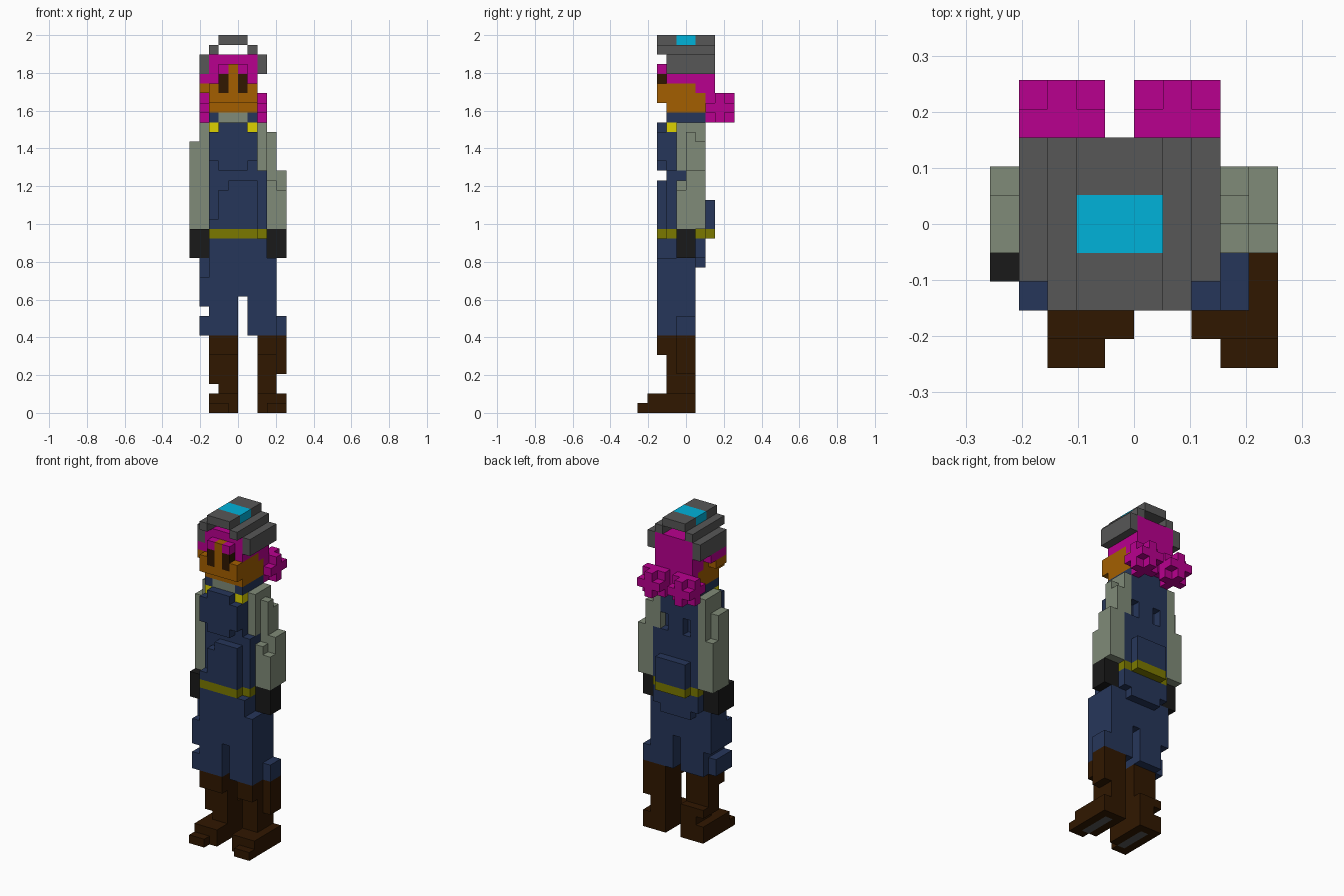
import bpy
import bmesh
from mathutils import Vector

if "Cube" in bpy.data.objects:
    bpy.data.objects.remove(bpy.data.objects["Cube"], do_unlink=True)

UNIT = 2 / 39          # edge of one block; the figure is 39 blocks tall
cells = {}             # block position -> (part, colour)

COLOURS = {
    "magenta": "b9008f", "steel": "575757", "cyan": "00b2da", "skin": "a45f00",
    "brown": "301700", "sage": "808b78", "navy": "26365a", "yellow": "ddd200",
    "black": "191919", "olive": "7b7900",
}


def linear(pair):
    c = int(pair, 16) / 255
    return c / 12.92 if c < 0.04 else ((c + 0.055) / 1.055) ** 2.4


def make_material(name, code):
    mat = bpy.data.materials.new(name)
    mat.use_nodes = True
    rgba = [linear(code[i:i + 2]) for i in (0, 2, 4)] + [1]
    mat.diffuse_color = rgba
    bsdf = next(n for n in mat.node_tree.nodes if n.type == "BSDF_PRINCIPLED")
    bsdf.inputs["Base Color"].default_value = rgba
    bsdf.inputs["Roughness"].default_value = 0.9
    return mat


def span(xs, ys, zs):
    return [(x, y, z) for x in range(*xs) for y in range(*ys) for z in range(*zs)]


def box(part, colour, xs, ys, zs):
    for cell in span(xs, ys, zs):
        cells[cell] = (part, colour)


def carve(xs, ys, zs):
    for cell in span(xs, ys, zs):
        cells.pop(cell, None)


# Boots with steel sole strips
box("right_boot", "brown", (-3, 0), (-2, 0), (0, 8))
box("right_boot", "brown", (-3, 0), (-3, -2), (6, 8))
box("right_boot", "brown", (-3, 0), (0, 1), (0, 4))
carve((-3, -2), (-2, 1), (2, 3))
box("right_boot", "brown", (-3, 0), (-4, 1), (0, 2))
box("right_boot", "brown", (-3, -1), (-5, -4), (0, 1))
box("right_boot", "steel", (-2, -1), (-4, 0), (0, 1))
box("left_boot", "brown", (2, 4), (-2, 1), (0, 8))
box("left_boot", "brown", (2, 4), (-3, -2), (6, 8))
box("left_boot", "brown", (4, 5), (-1, 1), (4, 8))
box("left_boot", "brown", (2, 5), (-4, 1), (0, 2))
box("left_boot", "brown", (3, 5), (-5, -4), (0, 1))
box("left_boot", "steel", (3, 4), (-4, 0), (0, 1))

# Trousers
box("trousers", "navy", (-3, 0), (-3, 1), (8, 18))
box("trousers", "navy", (1, 4), (-3, 1), (8, 16))
box("trousers", "navy", (0, 3), (-3, 1), (12, 18))
box("trousers", "navy", (-4, -3), (-3, 1), (11, 14))
box("trousers", "navy", (-4, -3), (-2, 1), (14, 16))
box("trousers", "navy", (-4, -3), (-3, 0), (8, 10))
box("trousers", "navy", (4, 5), (-1, 1), (8, 10))
box("trousers", "navy", (-3, 3), (1, 2), (16, 18))
box("trousers", "navy", (-2, 2), (1, 2), (15, 16))

# Torso, bib, pouches and belt
box("torso", "navy", (-3, 2), (-2, 2), (19, 30))
box("torso", "navy", (2, 3), (-2, 2), (19, 25))
for x in (-2, 1):
    carve((x, x + 1), (1, 2), (25, 27))
box("bib", "navy", (-2, 1), (-3, -2), (25, 30))
box("bib", "navy", (-3, 2), (-3, -2), (26, 29))
box("front_pouch", "navy", (-1, 2), (-3, -2), (19, 24))
box("front_pouch", "navy", (-2, -1), (-3, -2), (19, 23))
box("front_pouch", "navy", (-3, -2), (-3, -2), (19, 20))
box("back_pouch", "navy", (-2, 2), (2, 3), (19, 22))
box("belt", "olive", (-3, 2), (-3, 2), (18, 19))
box("belt", "olive", (2, 3), (-2, 2), (18, 19))
box("belt", "olive", (-2, 2), (2, 3), (18, 19))

# Strap buckles and collar
for x in (-3, 1):
    box("buckles", "yellow", (x, x + 1), (-2, -1), (29, 30))
box("collar", "navy", (-3, 2), (-2, 2), (30, 31))
box("collar", "sage", (-2, 1), (-2, 1), (30, 31))

# Arms and gloves
box("right_arm", "sage", (-5, -3), (-1, 2), (19, 28))
box("right_arm", "sage", (-4, -3), (-1, 2), (28, 30))
carve((-5, -4), (1, 2), (25, 28))
box("right_glove", "black", (-5, -3), (-2, 1), (16, 19))
box("left_arm", "sage", (2, 3), (-1, 2), (25, 30))
box("left_arm", "sage", (3, 4), (0, 2), (19, 28))
box("left_arm", "sage", (3, 4), (0, 1), (28, 29))
box("left_arm", "sage", (3, 4), (-1, 0), (19, 24))
box("left_arm", "sage", (4, 5), (0, 2), (19, 25))
box("left_arm", "sage", (4, 5), (-1, 0), (19, 23))
box("left_glove", "black", (3, 5), (-1, 1), (16, 19))

# Head, face and hair
box("head", "skin", (-3, 2), (-2, 2), (31, 34))
box("head", "skin", (-3, 2), (-3, -2), (32, 34))
box("head", "skin", (-4, -3), (-2, 0), (33, 34))
box("hair", "magenta", (-3, 2), (-2, 3), (34, 37))
box("hair", "magenta", (-3, 2), (2, 3), (31, 34))
box("hair", "magenta", (-3, 2), (1, 2), (33, 34))
box("hair", "magenta", (-4, -3), (-2, 1), (34, 35))
box("hair", "magenta", (-2, 1), (-3, -2), (35, 36))
box("head", "skin", (-1, 0), (-3, -2), (33, 36))
for x in (-2, 0):
    box("eyes", "brown", (x, x + 1), (-3, -2), (33, 35))

# Hair buns: cubes with their corners knocked off
for x in (-4, 0):
    box("hair_buns", "magenta", (x, x + 3), (2, 5), (30, 33))
    for cx in (x, x + 2):
        for cy in (2, 4):
            for cz in (30, 32):
                carve((cx, cx + 1), (cy, cy + 1), (cz, cz + 1))

# Stepped open helmet with a cyan top stripe
box("helmet", "steel", (-2, 1), (-3, 3), (38, 39))
box("helmet", "cyan", (-2, 1), (-1, 1), (38, 39))
for inner, outer in ((-3, -4), (1, 2)):
    box("helmet", "steel", (inner, inner + 1), (-3, 3), (37, 38))
    box("helmet", "steel", (outer, outer + 1), (-2, 3), (35, 37))

# Turn the blocks into one clean shell per part
AXES = [Vector(v) for v in ((1, 0, 0), (0, 1, 0), (0, 0, 1))]
materials = {name: make_material(name, code) for name, code in COLOURS.items()}


def build(part):
    bm = bmesh.new()
    used = sorted({colour for p, colour in cells.values() if p == part})
    for cell, (owner, colour) in cells.items():
        if owner != part:
            continue
        centre = Vector(cell) + Vector((0.5, 0.5, 0.5))
        for i, axis in enumerate(AXES):
            u, v = AXES[(i + 1) % 3] / 2, AXES[(i + 2) % 3] / 2
            for sign in (1, -1):
                if tuple(int(c) for c in Vector(cell) + axis * sign) in cells:
                    continue
                mid = centre + axis * sign / 2
                corners = [mid - u - v, mid + u - v, mid + u + v, mid - u + v]
                face = bm.faces.new([bm.verts.new(c * UNIT) for c in corners[::sign]])
                face.material_index = used.index(colour)
    bmesh.ops.remove_doubles(bm, verts=bm.verts, dist=UNIT / 100)
    bmesh.ops.dissolve_limit(bm, angle_limit=0.01, verts=bm.verts, edges=bm.edges,
                             delimit={"MATERIAL"})
    mesh = bpy.data.meshes.new(part)
    bm.to_mesh(mesh)
    bm.free()
    for colour in used:
        mesh.materials.append(materials[colour])
    bpy.context.collection.objects.link(bpy.data.objects.new(part, mesh))


for part in sorted({owner for owner, colour in cells.values()}):
    build(part)
